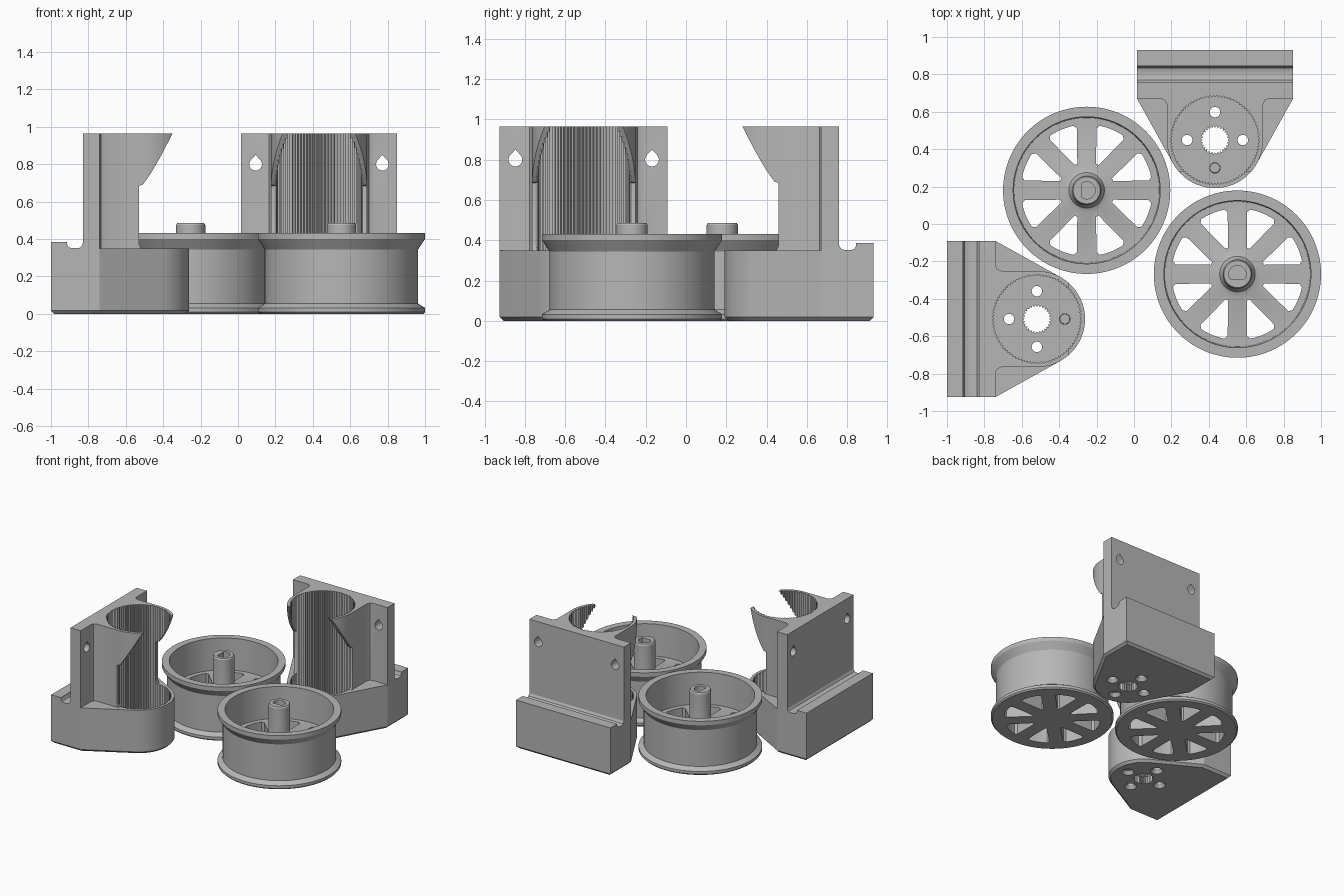
import bpy, bmesh
from math import sin, cos, radians, pi, tau, asin

old = bpy.data.objects.get("Cube")
if old:
    bpy.data.objects.remove(old)

grey = bpy.data.materials.new("plain grey")
grey.use_nodes = True
grey.diffuse_color = (0.47, 0.47, 0.47, 1)
grey.node_tree.nodes["Principled BSDF"].inputs["Base Color"].default_value = grey.diffuse_color


def finish(name, bm):
    bmesh.ops.recalc_face_normals(bm, faces=bm.faces)
    mesh = bpy.data.meshes.new(name)
    bm.to_mesh(mesh)
    bm.free()
    mesh.materials.append(grey)
    obj = bpy.data.objects.new(name, mesh)
    bpy.context.collection.objects.link(obj)
    return obj


def prism(name, pts, lo, hi, axis="z", chamfer=0):
    """Extrude a 2D outline along one axis."""
    place = {"x": lambda a, b, h: (h, a, b),
             "y": lambda a, b, h: (a, h, b),
             "z": lambda a, b, h: (a, b, h)}[axis]
    bm = bmesh.new()
    low = [bm.verts.new(place(a, b, lo)) for a, b in pts]
    high = [bm.verts.new(place(a, b, hi)) for a, b in pts]
    bottom = bm.faces.new(low)
    bm.faces.new(high)
    for i in range(len(pts)):
        j = (i + 1) % len(pts)
        bm.faces.new((low[i], low[j], high[j], high[i]))
    if chamfer:
        bmesh.ops.recalc_face_normals(bm, faces=bm.faces)
        bmesh.ops.bevel(bm, geom=list(bottom.edges), offset=chamfer,
                        segments=1, affect="EDGES")
    return finish(name, bm)


def lathe(name, profile, steps):
    bm = bmesh.new()
    verts = [bm.verts.new((r, 0, z)) for r, z in profile]
    edges = [bm.edges.new(pair) for pair in zip(verts, verts[1:])]
    bmesh.ops.spin(bm, geom=verts + edges, cent=(0, 0, 0), axis=(0, 0, 1),
                   angle=tau, steps=steps)
    bmesh.ops.remove_doubles(bm, verts=bm.verts, dist=0.0001)
    return finish(name, bm)


def arc(r, start, end, n, cx=0, cy=0):
    angles = [radians(start + (end - start) * i / n) for i in range(n + 1)]
    return [(cx + r * cos(t), cy + r * sin(t)) for t in angles]


def sawtooth(r_in, r_out, teeth):
    pts = []
    for i in range(teeth):
        for r, part in ((r_in, 0), (r_out, 0.35)):
            t = tau * (i + part) / teeth
            pts.append((r * cos(t), r * sin(t)))
    return pts


def combine(obj, tool, mode):
    mod = obj.modifiers.new(mode, "BOOLEAN")
    mod.operation, mod.solver, mod.object = mode, "EXACT", tool
    bpy.context.view_layer.objects.active = obj
    bpy.ops.object.modifier_apply(modifier=mod.name)
    bpy.data.objects.remove(tool)


def smooth(obj):
    bpy.ops.object.select_all(action="DESELECT")
    obj.select_set(True)
    bpy.context.view_layer.objects.active = obj
    bpy.ops.object.shade_smooth_by_angle(angle=radians(28))


def place_pair(obj, names, spots, turns):
    twin = obj.copy()
    bpy.context.collection.objects.link(twin)
    for item, name, spot, turn in zip((obj, twin), names, spots, turns):
        item.name = name
        item.location = (*spot, 0)
        item.rotation_euler.z = turn


# Wheel: flanged rim, thick floor and hub in one turned profile
FLOOR = 0.18
wheel = lathe("wheel", [
    (0, 0), (0.437, 0), (0.447, 0.01), (0.447, 0.032), (0.41, 0.055),
    (0.41, 0.345), (0.447, 0.40), (0.447, 0.432), (0.393, 0.432),
    (0.388, FLOOR), (0.12, FLOOR), (0.095, FLOOR + 0.01),
    (0.082, FLOOR + 0.03), (0.078, FLOOR + 0.06), (0.078, 0.475),
    (0.072, 0.485), (0, 0.485)], 112)

# Eight wedge windows leave straight spokes between them
half = 22.5 - asin(0.055 / 0.352) * 180 / pi
for k in range(8):
    mid = 22.5 + 45 * k
    wedge = (arc(0.335, mid - half, mid - half, 1)[:1]
             + arc(0.352, mid - half + 2.5, mid + half - 2.5, 6)
             + arc(0.335, mid + half, mid + half, 1)[:1]
             + arc(0.15, mid + 3, mid - 3, 1))
    combine(wheel, prism("window_cutter", wedge, -0.1, FLOOR + 0.1), "DIFFERENCE")

# D-shaped shaft socket in the hub
combine(wheel, prism("socket_cutter", arc(0.046, -125, 125, 24), 0.2, 0.6), "DIFFERENCE")
smooth(wheel)
place_pair(wheel, ("wheel_rear", "wheel_front"),
           ((-0.253, 0.18), (0.553, -0.268)), (0, pi / 2))

# Bracket base: straight back block tapering into a rounded nose
R, W, BACK, FACE, DECK, TOP = 0.257, 0.417, 0.481, 0.221, 0.35, 0.965
outline = [(W, BACK), (-W, BACK), (-W, FACE)] + arc(R, 209, 331, 40) + [(W, FACE)]
bracket = prism("bracket", outline, 0, DECK, chamfer=0.018)

# Upright plate with a rear ledge and a rounded groove between them
section = [(BACK, 0.2), (BACK, 0.385), (BACK - 0.085, 0.385), (BACK - 0.087, 0.37),
           (BACK - 0.095, 0.357), (BACK - 0.11, 0.351), (BACK - 0.145, 0.351),
           (BACK - 0.16, 0.357), (BACK - 0.17, 0.375), (BACK - 0.17, TOP),
           (FACE, TOP), (FACE, 0.2)]
combine(bracket, prism("plate", section, -W, W, "x"), "UNION")

# Sleeve tower with flared roots against the plate
right = [(0.287, FACE + 0.03), (0.287, FACE), (0.268, FACE - 0.008), (R, FACE - 0.03)]
footprint = right[::-1] + [(-x, y) for x, y in right][::1]
footprint = [(-x, y) for x, y in right] + arc(R, 180, 360, 48) + right[::-1]
tower = prism("tower", footprint, 0.3, TOP)

# Open front of the tower, leaving two curved horns at the top
opening = [(-0.5, DECK), (0.0, DECK), (0.011, 0.375), (0.011, 0.685), (-0.009, 0.69),
           (-0.028, 0.715), (-0.055, 0.755), (-0.08, 0.797), (-0.11, 0.85),
           (-0.14, 0.908), (-0.169, TOP), (-0.18, 1.0), (-0.5, 1.0)]
combine(tower, prism("opening_cutter", opening, -0.5, 0.5, "x"), "DIFFERENCE")
combine(bracket, tower, "UNION")

# Ribbed bore, toothed shaft hole and four countersunk screw holes
combine(bracket, prism("bore_cutter", sawtooth(0.228, 0.239, 84), 0.06, 1.2), "DIFFERENCE")
combine(bracket, prism("shaft_cutter", sawtooth(0.066, 0.077, 28), -0.1, 0.1), "DIFFERENCE")
for k in range(4):
    cx, cy = 0.149 * cos(k * pi / 2), 0.149 * sin(k * pi / 2)
    screw = prism("screw_cutter", arc(0.028, 0, 345, 23, cx, cy), -0.1, 0.1)
    combine(bracket, screw, "DIFFERENCE")
    sink = lathe("sink_cutter", [(0, -0.01), (0.052, -0.01), (0.026, 0.028), (0, 0.028)], 24)
    for v in sink.data.vertices:
        v.co.x += cx
        v.co.y += cy
    combine(bracket, sink, "DIFFERENCE")

# Teardrop mounting holes through the plate
for side in (-1, 1):
    drop = arc(0.034, 135, 405, 20, side * 0.339, 0.8) + [(side * 0.339, 0.85)]
    combine(bracket, prism("mount_cutter", drop, 0, 0.6, "y"), "DIFFERENCE")

smooth(bracket)
place_pair(bracket, ("bracket_back", "bracket_side"),
           ((0.433, 0.449), (-0.519, -0.508)), (0, pi / 2))
